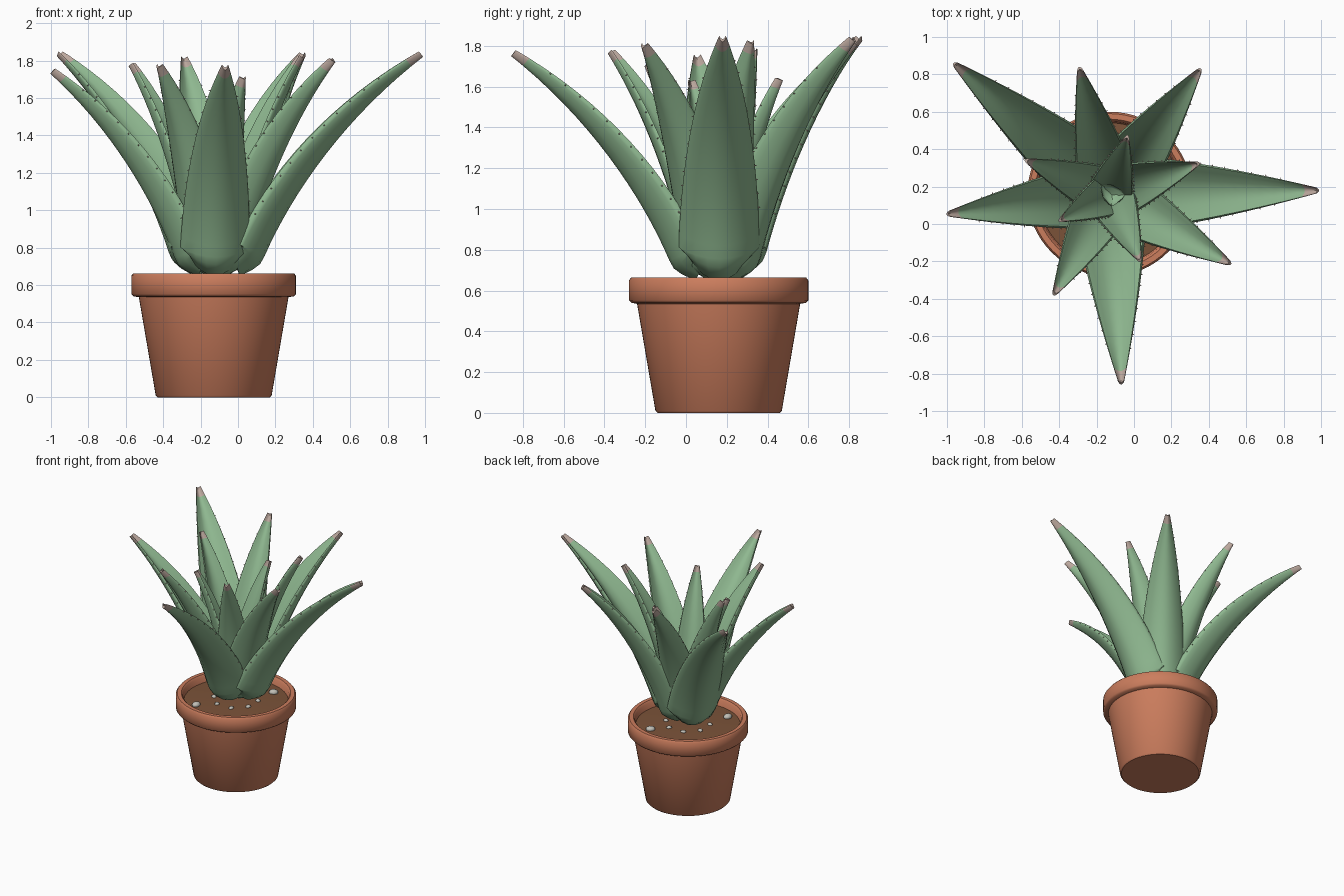
import bpy, bmesh, math, random
from mathutils import Vector, Matrix

random.seed(4)
CENTRE = Vector((-0.13, 0.16, 0))

if "Cube" in bpy.data.objects:
    bpy.data.objects.remove(bpy.data.objects["Cube"], do_unlink=True)


def material(name, rgb):
    mat = bpy.data.materials.new(name)
    mat.use_nodes = True
    mat.diffuse_color = (*rgb, 1)
    mat.node_tree.nodes["Principled BSDF"].inputs["Base Color"].default_value = (*rgb, 1)
    return mat


TERRACOTTA = material("terracotta", (0.60, 0.205, 0.11))
SOIL = material("soil brown", (0.20, 0.087, 0.041))
GREEN = material("leaf green", (0.275, 0.48, 0.28))
TIP = material("dry tip beige", (0.50, 0.39, 0.34))
PEBBLE = material("pebble grey", (0.53, 0.52, 0.47))


def finish(bm, name, mats, angle=45):
    bmesh.ops.recalc_face_normals(bm, faces=bm.faces)
    mesh = bpy.data.meshes.new(name)
    bm.to_mesh(mesh)
    bm.free()
    obj = bpy.data.objects.new(name, mesh)
    bpy.context.collection.objects.link(obj)
    for mat in mats:
        mesh.materials.append(mat)
    bpy.ops.object.select_all(action="DESELECT")
    obj.select_set(True)
    bpy.context.view_layer.objects.active = obj
    bpy.ops.object.shade_smooth_by_angle(angle=math.radians(angle))
    return obj


def lathe(name, profile, mat, sides=64):
    """Spin (radius, height) points around the pot axis."""
    bm = bmesh.new()
    verts = [bm.verts.new(CENTRE + Vector((r, 0, z))) for r, z in profile]
    edges = [bm.edges.new(pair) for pair in zip(verts, verts[1:])]
    bmesh.ops.spin(bm, geom=verts + edges, cent=CENTRE, axis=(0, 0, 1),
                   angle=math.tau, steps=sides, use_merge=True)
    bmesh.ops.remove_doubles(bm, verts=bm.verts, dist=0.0005)
    return finish(bm, name, [mat])


# Pot with thick rolled rim, and the soil inside it
lathe("pot", [(0, 0), (0.30, 0), (0.31, 0.01), (0.40, 0.535), (0.428, 0.54),
              (0.44, 0.552), (0.44, 0.65), (0.43, 0.663), (0.40, 0.663),
              (0.388, 0.65), (0.375, 0.57), (0, 0.57)], TERRACOTTA)
lathe("soil", [(0.385, 0.605), (0.25, 0.612), (0, 0.62)], SOIL)


def pebble(name, x, y, size):
    bm = bmesh.new()
    place = Matrix.Translation(CENTRE + Vector((x, y, 0.615)))
    shape = Matrix.Diagonal((size, size * 0.8, size * 0.65, 1))
    turn = Matrix.Rotation(random.uniform(0, math.tau), 4, "Z")
    bmesh.ops.create_icosphere(bm, subdivisions=2, radius=1, matrix=place @ turn @ shape)
    finish(bm, name, [PEBBLE], 60)


# Two large pebbles by the rim, small ones tucked around the plant
pebble("large_pebble_1", -0.18, -0.25, 0.036)
pebble("large_pebble_2", 0.16, 0.25, 0.036)
for k in range(8):
    a = k * math.tau / 8 + 0.4
    pebble(f"small_pebble_{k + 1}", 0.165 * math.cos(a), 0.165 * math.sin(a), 0.022)


def bezier(a, b, c, d, t):
    s = 1 - t
    return a * s**3 + 3 * b * s * s * t + 3 * c * s * t * t + d * t**3


# Half cross-section of a leaf (sideways, depth): back, rounded edge, hollow front
BACK = [(0, 0), (0.3, 0.03), (0.6, 0.12), (0.85, 0.245), (0.97, 0.33)]
EDGE = (1, 0.38)
FRONT = [(0.95, 0.43), (0.72, 0.36), (0.4, 0.25), (0, 0.20)]
HALF = BACK + [EDGE] + FRONT
SECTION = HALF + [(-x, d) for x, d in HALF[-2:0:-1]]


def leaf(name, angle, reach, height, start, width):
    """A curved hollow leaf with a blunt dry tip and spiny edges."""
    out = Vector((math.cos(angle), math.sin(angle), 0))
    side = Vector((-out.y, out.x, 0))
    up = Vector((0, 0, 1))
    span, low = reach - start, 0.65
    rise = height - low

    def spine(t):
        r = bezier(start, start + 0.14 * span, start + 0.47 * span, reach, t)
        r -= 0.09 * max(0, 1 - t / 0.08) ** 2
        z = bezier(low, low + 0.29 * rise, low + 0.69 * rise, height, t)
        return CENTRE + out * r + up * z

    def point(t, x, d):
        tangent = (spine(min(t + 0.01, 1)) - spine(t - 0.01)).normalized()
        inward = side.cross(tangent).normalized()
        if inward.dot(up - out) < 0:
            inward = -inward
        w = (width * (1 - max(t, 0)**2.2) + 0.035) * min(1, 0.65 + 5 * t)
        return spine(t) + side * (x * w / 2) + inward * d * (w + 0.05 * t**4)

    bm = bmesh.new()
    steps = [0, 0.03, 0.06] + [0.1 + 0.855 * k / 15 for k in range(16)] + [0.98, 1]
    rings = [[bm.verts.new(point(t, x, d)) for x, d in SECTION] for t in steps]
    n = len(SECTION)
    for t, ring, after in zip(steps, rings, rings[1:]):
        for k in range(n):
            face = bm.faces.new((ring[k], ring[(k + 1) % n], after[(k + 1) % n], after[k]))
            face.material_index = int(t > 0.95)
    bm.faces.new(rings[0])
    bm.faces.new(rings[-1]).material_index = 1

    # Small spines along both edges
    for sign in (-1, 1):
        for k in range(12):
            t = 0.25 + 0.056 * k + 0.012 * sign
            way = (side * sign - up * 0.1).normalized()
            frame = Matrix.Translation(point(t, sign * EDGE[0], EDGE[1]) + way * 0.003)
            frame = frame @ way.to_track_quat("Z", "Y").to_matrix().to_4x4()
            made = bmesh.ops.create_cone(bm, segments=5, radius1=0.005, radius2=0,
                                         depth=0.013, cap_ends=True, matrix=frame)
            for v in made["verts"]:
                for face in v.link_faces:
                    face.material_index = 1
    finish(bm, name, [GREEN, TIP], 50)


# Leaves in a spiral from the outermost inward: direction, reach, tip height
TIPS = [(1, 1.12, 1.82), (140, 1.09, 1.82), (273.5, 1.02, 1.75), (54, 0.83, 1.82),
        (187, 0.88, 1.73), (330, 0.75, 1.79), (103.5, 0.70, 1.80), (241, 0.62, 1.76),
        (19, 0.51, 1.81), (158, 0.49, 1.77), (294.5, 0.40, 1.70), (73, 0.33, 1.63),
        (208, 0.31, 1.62)]
for i, (angle, reach, height) in enumerate(TIPS):
    leaf(f"leaf_{i + 1}", math.radians(angle), reach, height,
         0.23 - 0.013 * i, 0.365 - 0.0135 * i)
